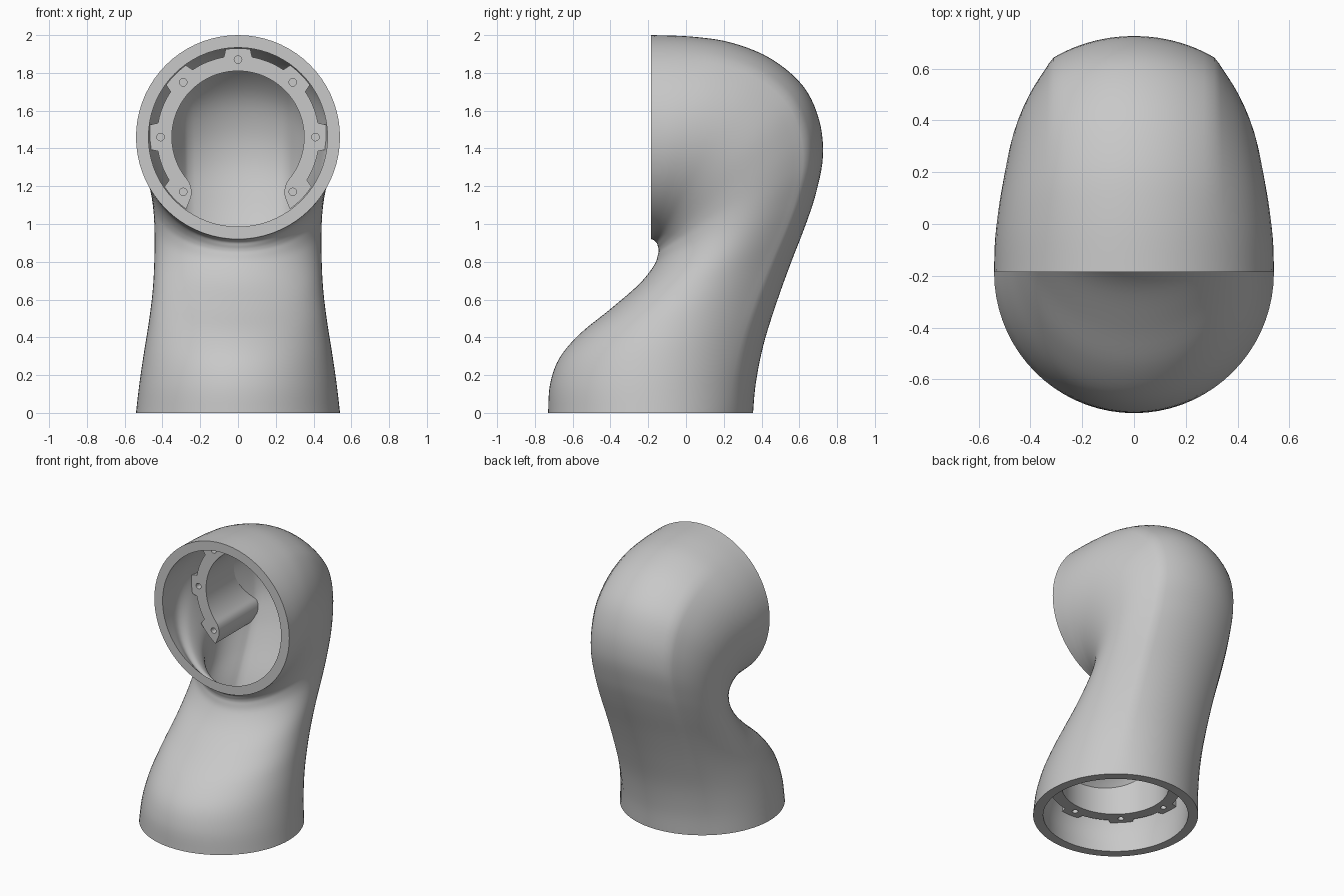
import bpy, bmesh, math
from mathutils import Vector
from mathutils.bvhtree import BVHTree

cube = bpy.data.objects.get("Cube")
if cube:
    bpy.data.objects.remove(cube, do_unlink=True)

grey = bpy.data.materials.new("matte_grey")
grey.use_nodes = True
colour = (0.58, 0.58, 0.58, 1)
grey.diffuse_color = colour
grey.node_tree.nodes["Principled BSDF"].inputs["Base Color"].default_value = colour

RADIUS = 0.54      # both open ends
STRIP = 0.32       # half width of the round strip along the back
HALF = 36          # steps around half a section

# inner bend y, z; outer bend y, z; half width; wall thickness
STATIONS = [
    (-.73, 0, .355, 0, .54, .066), (-.72, .15, .37, .16, .522, .05),
    (-.67, .29, .41, .36, .497, .045), (-.56, .42, .475, .57, .47, .055),
    (-.40, .55, .55, .78, .45, .066), (-.25, .68, .635, 1.0, .442, .066),
    (-.17, .78, .69, 1.17, .442, .066), (-.148, .84, .725, 1.36, .45, .066),
    (-.145, .865, .705, 1.55, .465, .066), (-.15, .885, .62, 1.73, .485, .06),
    (-.155, .9, .45, 1.875, .505, .05), (-.165, .91, .24, 1.96, .525, .035),
    (-.175, .917, .03, 1.992, .537, .05), (-.185, .92, -.185, 2.0, .54, .066),
]


def smooth_stations(rows, steps):
    """Spline through the stations."""
    out = []
    for i in range(len(rows) - 1):
        a, b, c, d = (rows[max(i - 1, 0)], rows[i], rows[i + 1],
                      rows[min(i + 2, len(rows) - 1)])
        for s in range(steps):
            t = s / steps
            out.append([q + t / 2 * (r - p + t * (2 * p - 5 * q + 4 * r - w
                        + t * (3 * (q - r) + w - p)))
                        for p, q, r, w in zip(a, b, c, d)])
    return out + [list(rows[-1])]


def section(station, inner_skin):
    """Closed ring: round back strip, flatter sides, elliptical inner half."""
    iy, iz, oy, oz, width, wall = station
    inset = wall if inner_skin else 0
    inner, outer = Vector((0, iy, iz)), Vector((0, oy, oz))
    centre, axis = (inner + outer) / 2, (outer - inner).normalized()
    half = (outer - inner).length / 2
    edge = math.asin(STRIP / RADIUS)
    flatten = 1 + 4 * max(0, RADIUS - width)
    points = []
    for i in range(2 * HALF):
        angle = math.pi * i / HALF
        t = min(angle, 2 * math.pi - angle)
        if t <= edge:
            x, u = RADIUS * math.sin(t), half - RADIUS * (1 - math.cos(t))
        elif t <= math.pi / 2:
            f = (math.sin(t) - math.sin(edge)) / (1 - math.sin(edge))
            x = STRIP + (width - STRIP) * f ** flatten
            u = (half - RADIUS * (1 - math.cos(edge))) * math.cos(t) / math.cos(edge)
        else:
            x, u = width * math.sin(t), half * math.cos(t)
        x *= (1 - inset / width) * (1 if angle <= math.pi else -1)
        points.append(centre + axis * u * (1 - inset / half) + Vector((x, 0, 0)))
    return points


def make_object(name, verts, faces, angle=30):
    bm = bmesh.new()
    vs = [bm.verts.new(v) for v in verts]
    for f in faces:
        bm.faces.new([vs[i] for i in f])
    bmesh.ops.recalc_face_normals(bm, faces=bm.faces)
    mesh = bpy.data.meshes.new(name)
    bm.to_mesh(mesh)
    bm.free()
    obj = bpy.data.objects.new(name, mesh)
    bpy.context.collection.objects.link(obj)
    mesh.materials.append(grey)
    bpy.ops.object.select_all(action='DESELECT')
    obj.select_set(True)
    bpy.context.view_layer.objects.active = obj
    bpy.ops.object.shade_smooth_by_angle(angle=math.radians(angle))
    return obj


def grid_faces(rows, cols, wrap):
    return [(r * cols + c, r * cols + (c + 1) % cols,
             (r + 1) % rows * cols + (c + 1) % cols, (r + 1) % rows * cols + c)
            for r in range(rows if wrap else rows - 1) for c in range(cols)]


# Hollow elbow: outer skin, then back along the inner skin
stations = smooth_stations(STATIONS, 5)
outside = [section(s, False) for s in stations]
inside = [section(s, True) for s in reversed(stations)]
skin = [p for row in outside for p in row]
cols = 2 * HALF
make_object("elbow_pipe", [p for row in outside + inside for p in row],
            grid_faces(len(stations) * 2, cols, True))
tree = BVHTree.FromPolygons(skin, grid_faces(len(stations), cols, False))


def mounting_ring(name, place, inward, limit):
    """C-shaped flange with bolt tabs, run back until it meets the wall."""
    bolt, span, steps = 0.41, 144, 144
    verts = []
    for i in range(steps + 1):
        a = -span + 2 * span * i / steps          # measured from ring middle
        near = abs((a + 22.5) % 45 - 22.5)        # angle to the nearest bolt
        tab = near < 10 and abs(a) < 102
        low, high = 0.35, 0.47 if tab or abs(a) > 122 else 0.43
        left = (span - abs(a)) / 14               # inner edge rounds to the wall
        if left < 1:
            low = high - 0.01 - (high - 0.01 - low) * math.sqrt(1 - (1 - left) ** 2)
        rad = math.radians(a)
        ends = []
        for r in (low, high):
            front = place(r * math.sin(rad), r * math.cos(rad))
            hit = tree.ray_cast(front, inward)
            reach = hit[3] - 0.03 if hit[0] else 0.03
            ends.append((front, front + inward * max(0.015, min(reach, limit))))
        verts += [ends[0][0], ends[1][0], ends[1][1], ends[0][1]]
    faces = grid_faces(steps + 1, 4, False)
    faces += [(3, 2, 1, 0), tuple(4 * steps + k for k in range(4))]
    ring = make_object(name, verts, faces)

    # Bolt holes
    bm = bmesh.new()
    turn = inward.to_track_quat('Z', 'Y').to_matrix().to_4x4()
    for k in range(-3, 4):
        rad = math.radians(45 * k)
        drill = bmesh.ops.create_cone(bm, cap_ends=True, segments=16, radius1=0.02,
                                      radius2=0.02, depth=0.1)["verts"]
        bmesh.ops.transform(bm, matrix=turn, verts=drill)
        bmesh.ops.translate(bm, verts=drill,
                            vec=place(bolt * math.sin(rad), bolt * math.cos(rad)))
    mesh = bpy.data.meshes.new("hole_cutter")
    bm.to_mesh(mesh)
    bm.free()
    mesh.materials.append(grey)
    cutter = bpy.data.objects.new("hole_cutter", mesh)
    cutter.hide_render = True
    bpy.context.collection.objects.link(cutter)
    mod = ring.modifiers.new("bolt_holes", 'BOOLEAN')
    mod.operation, mod.object, mod.solver = 'DIFFERENCE', cutter, 'EXACT'
    bpy.context.view_layer.objects.active = ring
    bpy.ops.object.modifier_apply(modifier=mod.name)
    bpy.data.objects.remove(cutter, do_unlink=True)


# Front flange opens downward, base flange opens to the back
mounting_ring("front_mounting_ring", lambda u, v: Vector((u, 0.135, 1.46 + v)),
              Vector((0, 1, 0)), 0.6)
mounting_ring("base_mounting_ring", lambda u, v: Vector((u, -0.19 - v, 0.21)),
              Vector((0, 0, 1)), 0.3)
